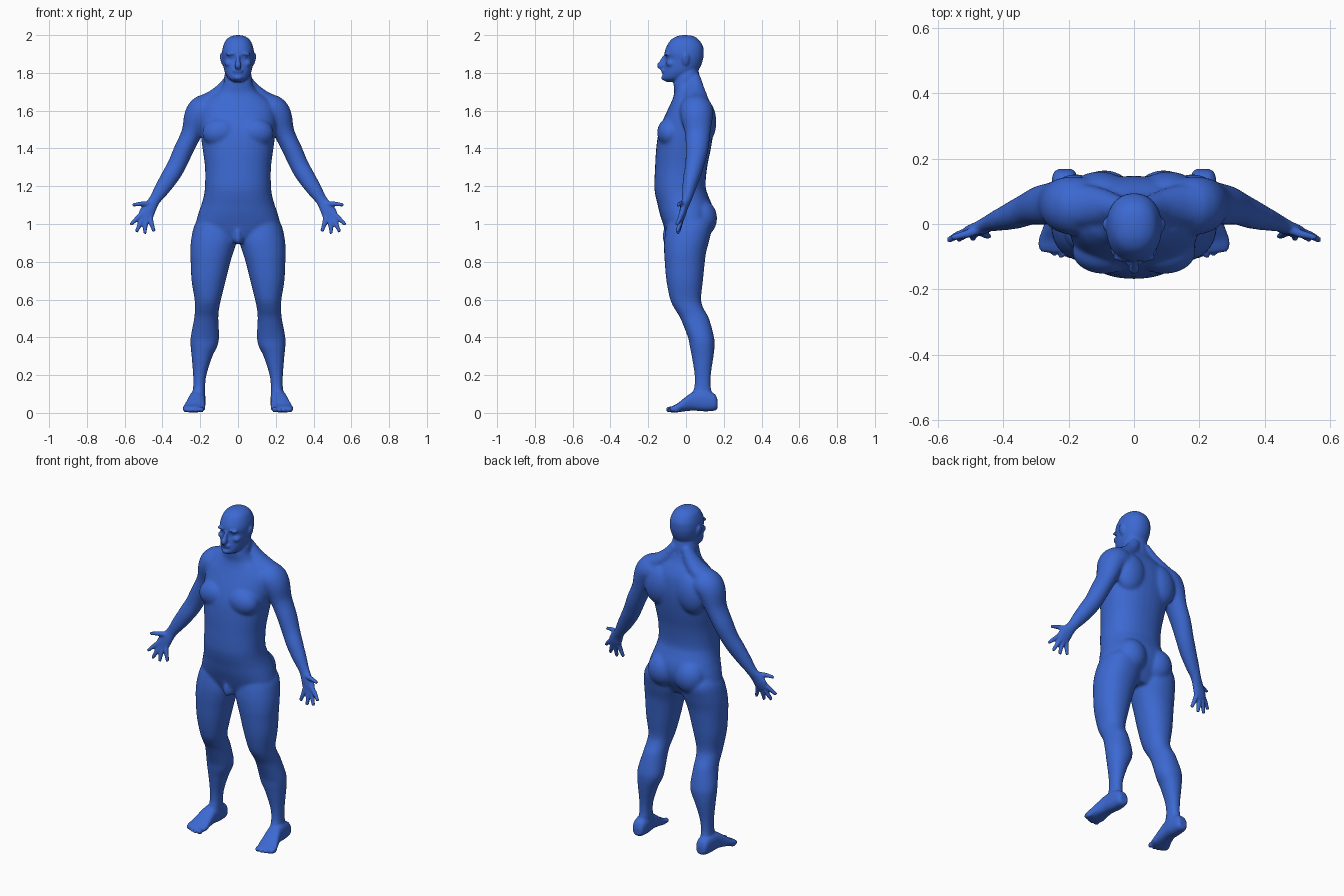
import bpy, bmesh, math
from mathutils import Vector, Matrix

bm = bmesh.new()


def spline(rows, n=5):
    """Catmull-Rom interpolation of equal-length number rows."""
    out = []
    for i in range(len(rows) - 1):
        a, b, c, d = (rows[max(0, min(len(rows) - 1, i + k))] for k in (-1, 0, 1, 2))
        for s in range(n):
            t = s / n
            out.append([0.5 * (2 * q + (r - p) * t + (2 * p - 5 * q + 4 * r - w) * t * t
                               + (3 * q - p - 3 * r + w) * t ** 3)
                        for p, q, r, w in zip(a, b, c, d)])
    return out + [list(rows[-1])]


def ring(centre, u, v, power=2.0, n=32):
    pts = []
    for i in range(n):
        c, s = math.cos(math.tau * i / n), math.sin(math.tau * i / n)
        pts.append(centre + u * math.copysign(abs(c) ** (2 / power), c)
                   + v * math.copysign(abs(s) ** (2 / power), s))
    return pts


def loft(rings, side=1):
    rv = [[bm.verts.new((p.x * side, p.y, p.z)) for p in r] for r in rings]
    n = len(rv[0])
    for a, b in zip(rv, rv[1:]):
        for i in range(n):
            bm.faces.new((a[i], a[(i + 1) % n], b[(i + 1) % n], b[i]))
    bm.faces.new(rv[0])
    bm.faces.new(rv[-1])


def stack(rows, side=1, power=2.0):
    """Horizontal sections: z, x min, x max, y front, y back."""
    loft([ring(Vector(((a + b) / 2, (f + k) / 2, z)), Vector(((b - a) / 2, 0, 0)),
               Vector((0, (k - f) / 2, 0)), power) for z, a, b, f, k in spline(rows)], side)


def tube(rows, side=1):
    """Limb along a path: x, y, z, in-plane radius, depth radius."""
    rows = spline(rows)
    rings = []
    for i, (x, y, z, r, d) in enumerate(rows):
        t = Vector(rows[min(i + 1, len(rows) - 1)][:3]) - Vector(rows[max(i - 1, 0)][:3])
        u = t.cross(Vector((0, 1, 0))).normalized()
        rings.append(ring(Vector((x, y, z)), u * r, t.cross(u).normalized() * d, n=20))
    loft(rings, side)


def blob(c, r, side=1, tilt=0.0, axis='Y'):
    m = (Matrix.Translation((c[0] * side, c[1], c[2])) @ Matrix.Rotation(tilt * side, 4, axis)
         @ Matrix.Diagonal((*r, 1)))
    bmesh.ops.create_uvsphere(bm, u_segments=24, v_segments=14, radius=1, matrix=m)


def centred(rows):
    return [(z, -w, w, f, b) for z, w, f, b in rows]


# torso and neck
stack(centred([
    (.90, .09, -.08, .08), (.95, .18, -.105, .11), (1.0, .22, -.122, .135), (1.05, .212, -.138, .145),
    (1.1, .195, -.15, .138), (1.15, .181, -.162, .118), (1.2, .175, -.168, .104), (1.3, .175, -.164, .112),
    (1.4, .188, -.158, .132), (1.48, .198, -.146, .144), (1.55, .203, -.122, .147), (1.62, .195, -.09, .138),
    (1.665, .155, -.07, .118), (1.70, .105, -.062, .096), (1.74, .078, -.066, .08), (1.78, .073, -.055, .073),
    (1.84, .06, -.03, .06)]), power=2.25)

# head
stack(centred([
    (2.0, .006, -.014, .004), (1.994, .036, -.048, .04), (1.975, .063, -.08, .068), (1.94, .079, -.103, .09),
    (1.905, .085, -.114, .094), (1.875, .083, -.107, .091), (1.84, .078, -.114, .08), (1.81, .072, -.118, .062),
    (1.785, .061, -.122, .04), (1.766, .045, -.122, .0), (1.752, .02, -.105, -.03)]), power=2.2)

# nose and lips
tube([(0, -.108, 1.895, .009, .008), (0, -.118, 1.875, .010, .012), (0, -.127, 1.853, .014, .016),
      (0, -.133, 1.838, .017, .020), (0, -.125, 1.826, .013, .012)])
blob((0, -.119, 1.813), (.028, .013, .007))
blob((0, -.117, 1.803), (.025, .013, .008))
blob((0, -.116, 1.775), (.024, .016, .014))

# groin
blob((0, -.085, .925), (.032, .035, .032))
blob((0, -.108, .935), (.016, .018, .042))

for s in (1, -1):
    # brow, cheek, eye, ear
    blob((.033, -.101, 1.901), (.034, .014, .009), s, .1)
    blob((.046, -.078, 1.85), (.026, .028, .02), s)
    blob((.033, -.092, 1.882), (.015, .012, .009), s)
    blob((.086, -.002, 1.872), (.008, .019, .033), s, .2)

    # chest, shoulder blade, trapezius, buttock
    blob((.092, -.085, 1.485), (.098, .068, .078), s, .15)
    blob((.105, .095, 1.54), (.092, .066, .12), s, -.15)
    tube([(.03, .045, 1.78, .03, .03), (.075, .05, 1.71, .042, .05), (.14, .055, 1.655, .048, .065),
          (.21, .055, 1.63, .045, .065)], s)
    blob((.09, .08, 1.03), (.092, .085, .1), s)

    # arm and palm
    tube([(.13, .05, 1.60, .07, .085), (.18, .055, 1.60, .083, .09), (.213, .058, 1.565, .075, .085),
          (.246, .062, 1.48, .055, .068), (.289, .057, 1.39, .052, .06), (.325, .045, 1.31, .050, .05),
          (.36, .03, 1.25, .048, .045), (.405, .014, 1.18, .040, .035), (.442, .002, 1.125, .031, .025),
          (.465, -.01, 1.09, .036, .021), (.484, -.018, 1.055, .041, .018), (.496, -.025, 1.025, .034, .014)], s)

    # thumb and fingers
    for a, b, c in (((.462, -.012, 1.105), (.51, -.03, 1.107), (.558, -.042, 1.100)),
                    ((.500, -.022, 1.060), (.538, -.034, 1.026), (.568, -.050, .996)),
                    ((.495, -.022, 1.045), (.520, -.034, .997), (.538, -.048, .958)),
                    ((.482, -.022, 1.040), (.491, -.034, .990), (.493, -.045, .949)),
                    ((.468, -.020, 1.045), (.457, -.030, 1.00), (.444, -.038, .960))):
        tube([(*a, .016, .014), (*b, .0125, .0125), (*c, .009, .009)], s)

    # leg
    stack([(1.06, .05, .18, -.07, .10), (1.0, .015, .228, -.10, .138), (.92, .006, .248, -.115, .125),
           (.85, .024, .253, -.116, .107), (.8, .04, .251, -.113, .1), (.7, .065, .246, -.104, .09),
           (.6, .09, .23, -.084, .08), (.55, .1, .229, -.06, .095), (.5, .104, .232, -.03, .122),
           (.4, .1, .251, .01, .149), (.35, .11, .251, .02, .151), (.3, .135, .246, .03, .146),
           (.2, .167, .238, .045, .132), (.13, .174, .238, .042, .132), (.08, .174, .245, .02, .145),
           (.03, .18, .25, .0, .15)], s, 2.15)

    # foot: y, centre x, half width, z bottom, z top
    foot = [(.168, .211, .022, .025, .065), (.152, .212, .036, .012, .1), (.10, .213, .042, .008, .12),
            (.04, .218, .044, .012, .112), (-.01, .226, .052, .008, .078), (-.045, .232, .059, .003, .05),
            (-.07, .236, .056, .003, .038), (-.085, .238, .045, .006, .03)]
    loft([ring(Vector((x, y, (lo + hi) / 2)), Vector((w, 0, 0)), Vector((0, 0, (hi - lo) / 2)), 2.5)
          for y, x, w, lo, hi in spline(foot)], s)

    # toes
    for x, y, r in ((.196, -.084, .016), (.222, -.084, .012), (.243, -.078, .012),
                    (.262, -.068, .011), (.278, -.054, .011)):
        blob((x, y, r + .002), (r, .022, r), s)

bmesh.ops.recalc_face_normals(bm, faces=bm.faces[:])
mesh = bpy.data.meshes.new("body")
bm.to_mesh(mesh)
bm.free()
body = bpy.data.objects.new("body", mesh)
bpy.context.collection.objects.link(body)
bpy.context.view_layer.objects.active = body
body.select_set(True)

# fuse the parts into one skin
fuse = body.modifiers.new("fuse", 'REMESH')
fuse.mode = 'VOXEL'
fuse.voxel_size = .006
fuse.use_smooth_shade = True
bpy.ops.object.modifier_apply(modifier=fuse.name)

# soften muscles strongly, face, hands and feet lightly
soft = body.vertex_groups.new(name="muscles")
soft.add([v.index for v in body.data.vertices
          if abs(v.co.x) < .42 and .13 < v.co.z < 1.74], 1.0, 'REPLACE')
for group, count in (("", 3), ("muscles", 22)):
    m = body.modifiers.new("soften", 'SMOOTH')
    m.factor = .5
    m.iterations = count
    m.vertex_group = group
    bpy.ops.object.modifier_apply(modifier=m.name)
bpy.ops.object.shade_smooth()

skin = bpy.data.materials.new("blue")
skin.diffuse_color = (.045, .14, .64, 1)
body.data.materials.clear()
body.data.materials.append(skin)
